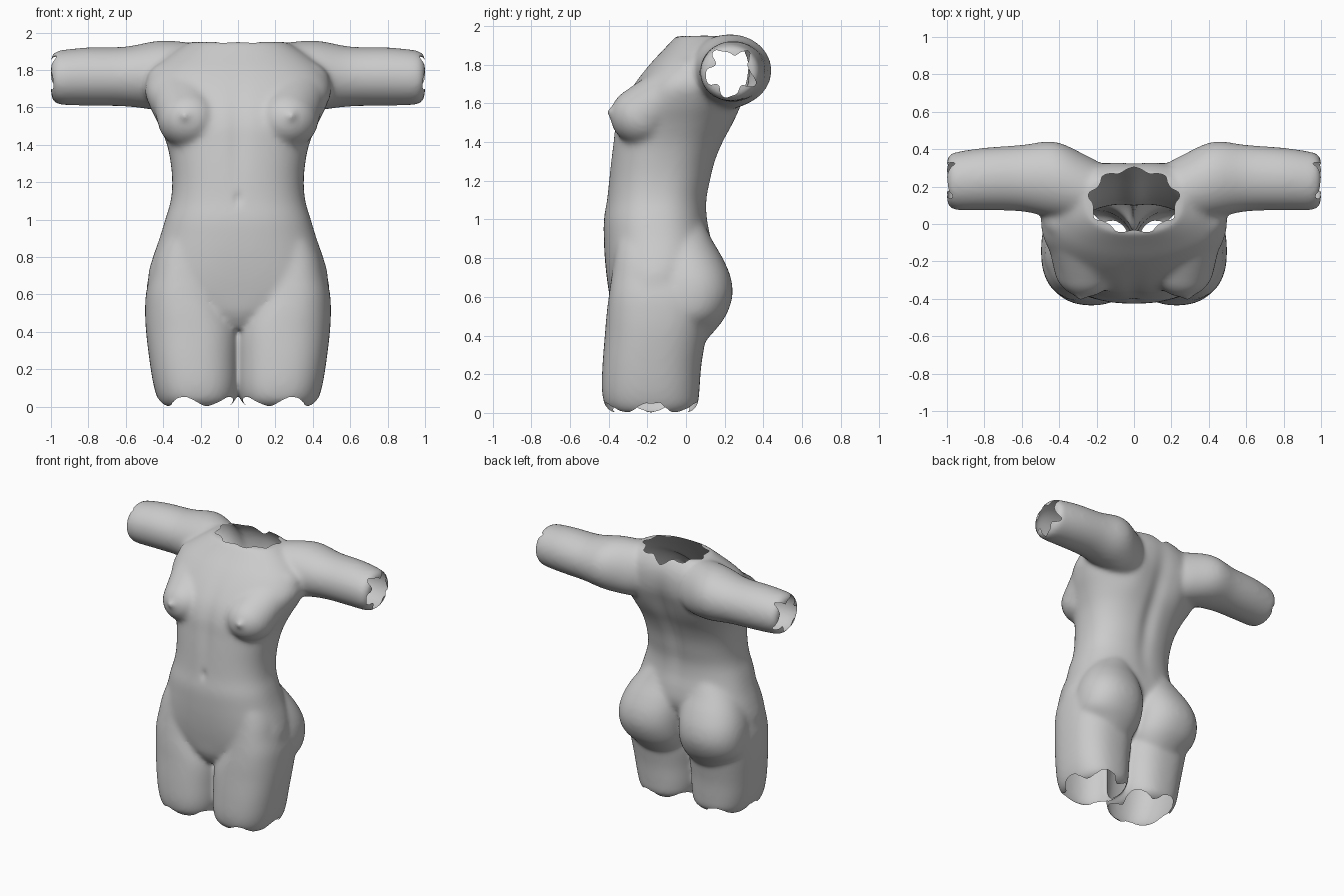
import bpy, bmesh, math
from mathutils import Matrix, Vector

cube = bpy.data.objects.get("Cube")
if cube:
    bpy.data.objects.remove(cube, do_unlink=True)

SIDES = 48
bm = bmesh.new()


def refine(rows, steps=4):
    """Smooth curve through the rows of section values."""
    out = []
    for i in range(len(rows) - 1):
        quad = [rows[max(i - 1, 0)], rows[i], rows[i + 1], rows[min(i + 2, len(rows) - 1)]]
        for k in range(steps):
            t = k / steps
            out.append([b + 0.5 * t * (c - a + t * (2*a - 5*b + 4*c - d + t * (3*(b - c) + d - a)))
                        for a, b, c, d in zip(*quad)])
    return out + [list(rows[-1])]


def loft(rows, place, power=2.0):
    """Closed skin over rounded sections."""
    rings = []
    for row in refine(rows):
        ring = []
        for k in range(SIDES):
            a = 2 * math.pi * k / SIDES
            u, v = [math.copysign(abs(w) ** (2 / power), w) for w in (math.cos(a), math.sin(a))]
            ring.append(bm.verts.new(place(row, u, v)))
        rings.append(ring)
    for lo, hi in zip(rings, rings[1:]):
        for k in range(SIDES):
            n = (k + 1) % SIDES
            bm.faces.new((lo[k], lo[n], hi[n], hi[k]))
    bm.faces.new(rings[0][::-1])
    bm.faces.new(rings[-1])


def ball(center, radii):
    m = Matrix.Translation(center) @ Matrix.Diagonal((*radii, 1))
    bmesh.ops.create_icosphere(bm, subdivisions=4, radius=1, matrix=m)


def column(rows, side, power):
    """Upright part beside the midline: height, centre, half width, front, back."""
    loft(rows, lambda r, u, v: (side * (r[1] + r[2] * u),
                                (r[3] + r[4]) / 2 + (r[4] - r[3]) / 2 * v, r[0]), power)


# Trunk
trunk = [(.42, 0, .08, -.33, -.05), (.5, 0, .26, -.375, .03), (.6, 0, .46, -.395, .06),
         (.7, 0, .48, -.41, .10), (.8, 0, .455, -.42, .135), (.9, 0, .42, -.425, .13),
         (1.0, 0, .39, -.425, .112), (1.1, 0, .36, -.41, .11), (1.2, 0, .352, -.40, .13),
         (1.3, 0, .36, -.39, .155), (1.4, 0, .38, -.378, .195), (1.5, 0, .42, -.365, .245),
         (1.6, 0, .47, -.33, .285), (1.7, 0, .5, -.268, .32), (1.8, 0, .46, -.19, .33),
         (1.88, 0, .37, -.115, .315), (1.95, 0, .26, -.05, .275)]
column(trunk, 1, 2.35)

thigh = [(0, .222, .18, -.38, .02), (.04, .221, .208, -.42, .06), (.12, .225, .228, -.435, .07),
         (.25, .234, .24, -.432, .08), (.4, .242, .25, -.42, .105), (.5, .262, .235, -.412, .12),
         (.6, .285, .208, -.4, .12), (.7, .29, .18, -.386, .1), (.8, .28, .165, -.372, .05),
         (.9, .25, .15, -.36, .02), (1.0, .2, .13, -.34, 0)]
seat = [(.33, .21, .12, -.2, .06), (.42, .22, .185, -.2, .145), (.5, .242, .232, -.2, .205),
        (.6, .248, .242, -.2, .24), (.7, .242, .236, -.2, .232), (.8, .225, .214, -.2, .19),
        (.9, .2, .175, -.2, .132), (1.0, .16, .12, -.15, .085)]
# Arm: distance out, centre depth, centre height, half depth, half height
arm = [(.1, .14, 1.76, .13, .15), (.25, .18, 1.755, .18, .19), (.42, .235, 1.77, .205, .187),
       (.6, .245, 1.765, .178, .16), (.8, .24, 1.765, .168, .156),
       (.94, .23, 1.76, .157, .147), (.98, .23, 1.76, .145, .135), (1.0, .23, 1.76, .12, .11)]
# Chest mass running from the bust up towards the shoulder
bust_low, bust_high = Vector((.262, -.222, 1.535)), Vector((.29, .02, 1.74))
size_low, size_high = Vector((.168, .17, .155)), Vector((.2, .13, .125))
for s in (1, -1):
    column(thigh, s, 2.4)
    column(seat, s, 2.2)
    loft(arm, lambda r, u, v: (s * r[0], r[1] + r[3] * u, r[2] + r[4] * v))
    for k in range(9):
        c = bust_low.lerp(bust_high, k / 8)
        ball((s * c.x, c.y, c.z), size_low.lerp(size_high, k / 8))
    ball((s * .285, -.385, 1.555), (.027, .027, .027))
bmesh.ops.recalc_face_normals(bm, faces=bm.faces)

# Fuse the parts into one skin
mesh = bpy.data.meshes.new("torso_parts")
bm.to_mesh(mesh)
bm.free()
source = bpy.data.objects.new("torso_parts", mesh)
bpy.context.collection.objects.link(source)
fuse = source.modifiers.new("fuse", 'REMESH')
fuse.mode = 'VOXEL'
fuse.voxel_size = 0.014
soft = source.modifiers.new("soften", 'SMOOTH')
soft.factor, soft.iterations = 0.5, 18
bpy.context.view_layer.update()
skin = bpy.data.meshes.new_from_object(source.evaluated_get(bpy.context.evaluated_depsgraph_get()))
bpy.data.objects.remove(source, do_unlink=True)

bm = bmesh.new()
bm.from_mesh(skin)


def bump(value, center, width):
    return math.exp(-((value - center) / width) ** 2)


# Spine groove, shoulder blades, navel and midline
bm.normal_update()
for v in bm.verts:
    x, y, z = v.co
    if v.normal.y > 0.2 and abs(x) < .4:
        v.co.y -= .022 * bump(x, 0, .06) * bump(z, 1.4, .35)
        v.co.y += .015 * bump(abs(x), .2, .1) * bump(z, 1.6, .16)
    elif v.normal.y < -0.2 and z > .7:
        v.co.y += .010 * bump(x, 0, .022) * bump(z, 1.11, .035)
        v.co.y += .010 * bump(x, 0, .05) * bump(z, 1.45, .25)


def star(dx, dy, phase):
    a = math.atan2(dy, dx) + phase
    return .82 + .17 * math.cos(5 * a) + .08 * math.cos(9 * a + 1)


def is_open(c):
    """Ragged holes at the neck, arm ends and thigh ends."""
    x = abs(c.x)
    if c.z > 1.8 and x < .3:
        dx, dy = c.x / .25, (c.y - .125) / .18
        return math.hypot(dx, dy) < .93 + .07 * math.cos(9 * math.atan2(dx, dy))
    if x > .94:
        dx, dy = (c.y - .23) / .14, (c.z - 1.76) / .135
        return math.hypot(dx, dy) < star(dx, dy, .4)
    if c.z < .07:
        dx, dy = (x - .222) / .2, (c.y + .18) / .23
        ragged = .028 + .025 * math.cos(5 * math.atan2(dy, dx))
        return c.z < ragged or math.hypot(dx, dy) < star(dx, dy, 1.1)
    return False


holes = [f for f in bm.faces if is_open(f.calc_center_median())]
bmesh.ops.delete(bm, geom=holes, context='FACES')

# Even out the torn rims
for _ in range(3):
    moved = {}
    for v in bm.verts:
        near = [e.other_vert(v).co for e in v.link_edges if e.is_boundary]
        if near:
            moved[v] = v.co.lerp(sum(near, Vector()) / len(near), .5)
    for v, co in moved.items():
        v.co = co
bm.to_mesh(skin)
bm.free()

# Stone colour
stone = bpy.data.materials.new("grey_stone")
stone.use_nodes = True
colour = (.6, .6, .6, 1)
stone.diffuse_color = colour
stone.node_tree.nodes["Principled BSDF"].inputs["Base Color"].default_value = colour
skin.materials.clear()
skin.materials.append(stone)
skin.name = "torso"
torso = bpy.data.objects.new("torso", skin)
bpy.context.collection.objects.link(torso)
for p in skin.polygons:
    p.use_smooth = True
    p.material_index = 0
